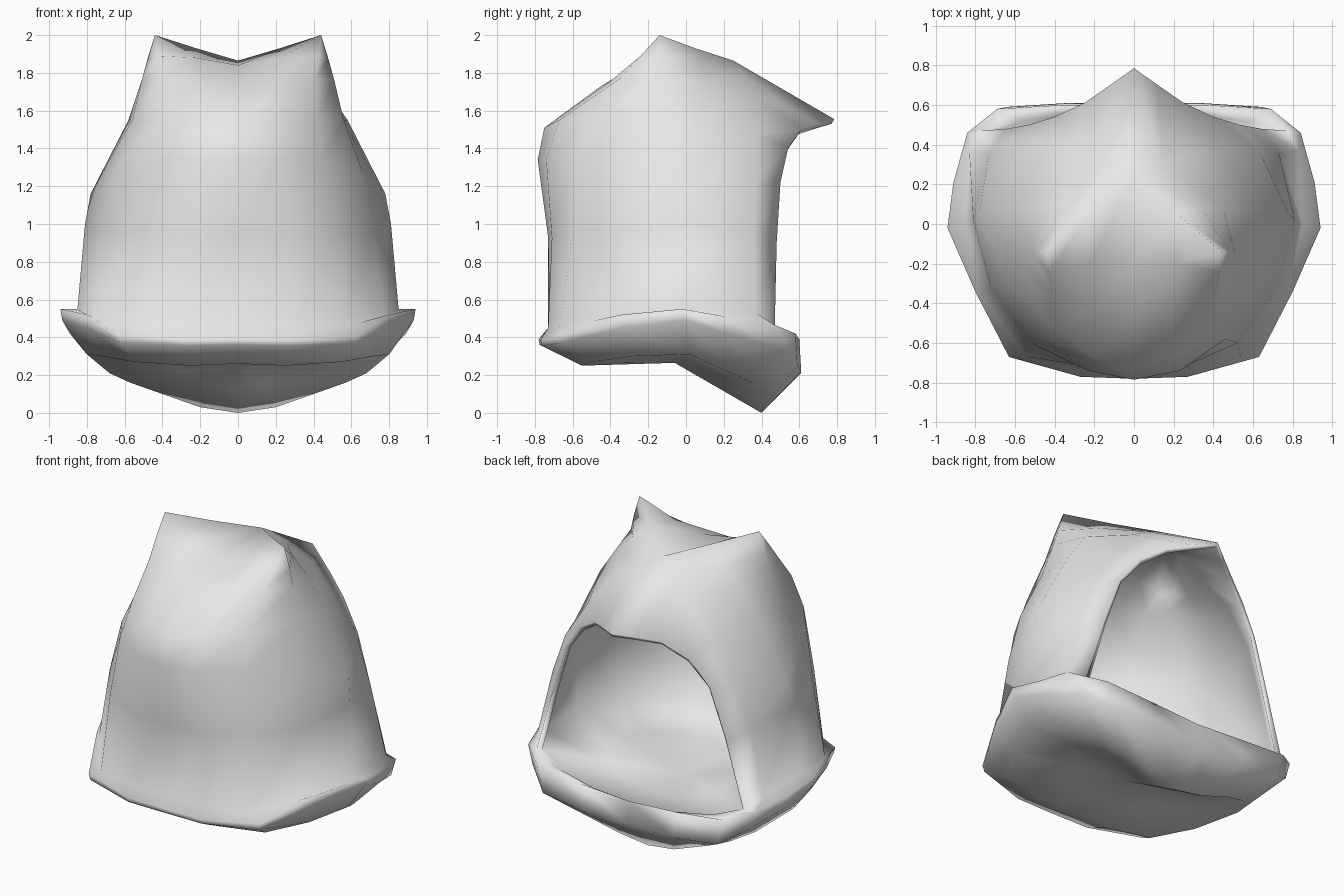
import bpy, bmesh
from mathutils import Vector

if "Cube" in bpy.data.objects:
    bpy.data.objects.remove(bpy.data.objects["Cube"])

grey = bpy.data.materials.new("light_grey")
grey.diffuse_color = (0.8, 0.8, 0.8, 1)
grey.use_nodes = True
grey.node_tree.nodes["Principled BSDF"].inputs["Base Color"].default_value = grey.diffuse_color

# Hood: upright profiles from front centre round to the edge of the opening,
# each running from the collar to the crown
profiles = [
    [(0, -.72, .45), (0, -.73, .93), (0, -.785, 1.34), (0, -.75, 1.51), (0, -.45, 1.73), (0, -.2, 1.84), (0, .25, 1.865)],
    [(.28, -.73, .45), (.27, -.71, .93), (.23, -.74, 1.34), (.20, -.67, 1.55), (.20, -.42, 1.74), (.22, -.2, 1.88), (.22, .05, 1.93)],
    [(.54, -.67, .45), (.52, -.60, .95), (.46, -.58, 1.34), (.42, -.51, 1.56), (.41, -.35, 1.77), (.43, -.24, 1.89), (.44, -.14, 2)],
    [(.77, -.36, .51), (.72, -.32, .95), (.66, -.28, 1.27), (.56, -.20, 1.55), (.51, -.15, 1.76), (.48, -.14, 1.87), (.44, -.14, 2)],
    [(.85, 0, .55), (.81, .02, 1), (.78, .05, 1.16), (.58, .07, 1.55), (.45, .08, 1.74), (.34, .08, 1.84), (.22, .05, 1.93)],
    [(.83, .37, .53), (.73, .36, .95), (.63, .37, 1.22), (.46, .37, 1.48), (.30, .35, 1.69), (.15, .3, 1.79), (0, .25, 1.865)],
    [(.77, .47, .46), (.64, .48, .9), (.53, .5, 1.22), (.4, .54, 1.4), (.25, .61, 1.5), (.12, .7, 1.53), (0, .785, 1.555)],
]


def inset(col, row, p):
    """Matching point on the inner face of the hood wall."""
    x, y, z = p
    if col == len(profiles) - 1:
        return (x * .96, y - .015, z - (.025 if row > 2 else 0))
    if row > 3:
        return tuple(Vector(p).lerp(Vector((0, 0, 1.1)), .05 + .25 * x))
    return (x * .955, y * .955, z - (.02 if row == 3 else 0))


def mirror_x(p):
    return (-p[0], p[1], p[2])


def quad(bm, pts):
    """Face plus its mirror image; shared corners are welded later."""
    for side in (pts, [mirror_x(p) for p in pts][::-1]):
        bm.faces.new([bm.verts.new(p) for p in side])


def skin(bm, strips, start=0):
    for a, b in zip(strips, strips[1:]):
        for i in range(start, len(a) - 1):
            quad(bm, (a[i], a[i + 1], b[i + 1], b[i]))


def toward(half, centre, t):
    return [tuple(Vector(p).lerp(Vector(centre), t)) for p in half]


inner = [[inset(c, r, p) for r, p in enumerate(s)] for c, s in enumerate(profiles)]

# Collar: half rings from front centre to back centre
neck = [s[0] for s in profiles] + [(.56, .52, .40), (.30, .55, .36), (0, .56, .34)]
lip = [s[0] for s in inner] + [(.54, .49, .375), (.29, .52, .33), (0, .53, .31)]
rim_top = [(0, -.78, .39), (.27, -.77, .385), (.63, -.67, .41), (.80, -.34, .52), (.94, -.02, .55),
           (.91, .21, .51), (.84, .46, .47), (.69, .58, .42), (.35, .60, .39), (0, .60, .37)]
rim_low = [(0, -.775, .36), (.27, -.765, .355), (.62, -.665, .37), (.80, -.34, .45), (.93, 0, .49),
           (.89, .22, .42), (.80, .47, .35), (.64, .59, .25), (.33, .61, .22), (0, .61, .21)]
hem = [(0, -.56, .26), (.25, -.55, .25), (.55, -.50, .27), (.72, -.28, .30), (.80, .02, .31),
       (.68, .24, .21), (.57, .35, .16), (.40, .40, .10), (.20, .41, .03), (0, .40, 0)]
under, floor = (0, -.06, .265), (0, 0, .31)

bm = bmesh.new()
skin(bm, profiles)                                   # outer hood
skin(bm, inner)                                      # inner hood
skin(bm, [profiles[-1], inner[-1]])                  # edge of the opening
skin(bm, [neck, rim_top, rim_low, hem, toward(hem, under, .5)])
skin(bm, [neck, lip], start=6)                       # sill of the opening
skin(bm, [lip, toward(lip, floor, .45)])             # inner floor
for ring, c in ((toward(hem, under, .5), under), (toward(lip, floor, .45), floor)):
    for p, q in zip(ring, ring[1:]):
        quad(bm, (p, q, c))
bmesh.ops.remove_doubles(bm, verts=bm.verts, dist=0.0005)
bmesh.ops.recalc_face_normals(bm, faces=bm.faces)
mesh = bpy.data.meshes.new("hood_with_collar")
bm.to_mesh(mesh)
bm.free()
mesh.materials.append(grey)
hood = bpy.data.objects.new("hood_with_collar", mesh)
bpy.context.collection.objects.link(hood)
hood.select_set(True)
bpy.context.view_layer.objects.active = hood
bpy.ops.object.shade_smooth_by_angle(angle=1.9)
